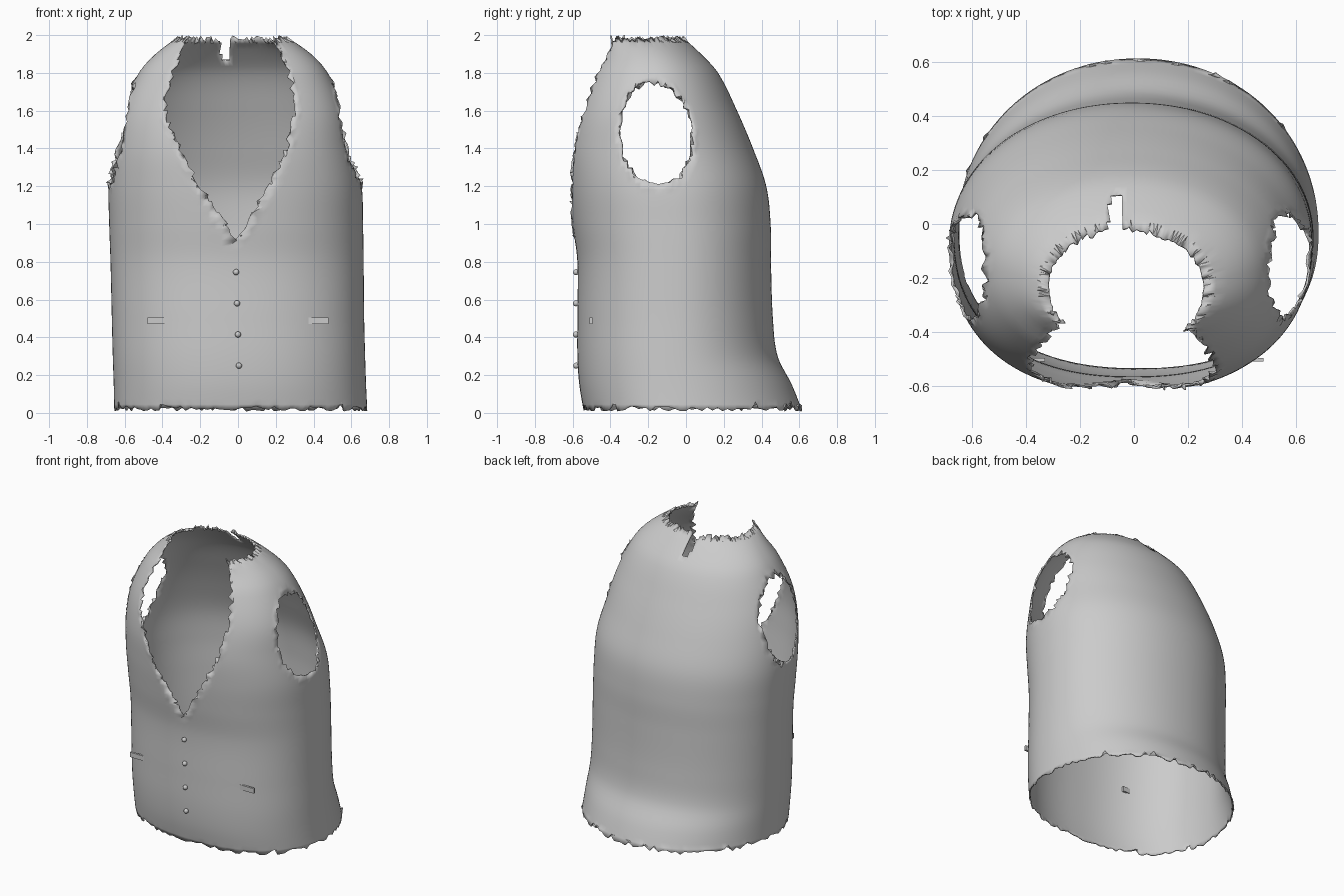
import bpy, bmesh, math, random
from mathutils import Vector

if "Cube" in bpy.data.objects:
    bpy.data.objects.remove(bpy.data.objects["Cube"])

random.seed(4)

# Section table: z, half width, centre x, front y, back y, y of widest point
SECTIONS = [
    (0.00, .670, .015, -.540, .620, -.03), (0.15, .668, .010, -.565, .560, -.04),
    (0.30, .668, .005, -.575, .485, -.05), (0.50, .668, .000, -.575, .460, -.05),
    (0.80, .670, -.005, -.575, .450, -.05), (1.00, .672, -.010, -.600, .448, -.06),
    (1.20, .670, -.015, -.620, .425, -.08), (1.40, .640, -.025, -.625, .355, -.12),
    (1.60, .595, -.025, -.590, .270, -.16), (1.80, .500, -.025, -.515, .170, -.17),
    (1.90, .412, -.025, -.456, .080, -.19), (2.00, .275, -.030, -.440, -.030, -.24),
]
# Neck opening: z, left x, right x
NECK = [(0.90, -.015, -.005), (1.05, -.10, .07), (1.20, -.20, .17), (1.40, -.31, .25),
        (1.55, -.375, .295), (1.70, -.37, .295), (1.85, -.33, .25), (2.00, -.26, .19)]
ARM_Y, ARM_Z, ARM_RY, ARM_RZ = -.16, 1.475, .195, .275


def sample(table, z):
    """Smooth interpolation of a table by its first column."""
    z = min(max(z, table[0][0]), table[-1][0])
    i = max(k for k in range(len(table) - 1) if table[k][0] <= z)
    a, b = table[i], table[i + 1]
    p, q = table[max(i - 1, 0)], table[min(i + 2, len(table) - 1)]
    h = b[0] - a[0]
    t = (z - a[0]) / h
    out = []
    for k in range(1, len(a)):
        m0 = (b[k] - p[k]) / (b[0] - p[0]) * h
        m1 = (q[k] - a[k]) / (q[0] - a[0]) * h
        out.append(a[k] * (2*t**3 - 3*t**2 + 1) + m0 * (t**3 - 2*t**2 + t)
                   + b[k] * (3*t**2 - 2*t**3) + m1 * (t**3 - t**2))
    return out


def exponent(front):
    return 2.3 if front else 2.05


def surface(angle, z):
    w, cx, yf, yb, c = sample(SECTIONS, z)
    s, k = math.sin(angle), math.cos(angle)
    e = 2 / exponent(s < 0)
    depth = (yb - c) if s > 0 else (c - yf)
    return Vector((cx + w * math.copysign(abs(k)**e, k),
                   c + depth * math.copysign(abs(s)**e, s), z))


def front_y(x, z):
    w, cx, yf, yb, c = sample(SECTIONS, z)
    n = exponent(True)
    return c - (c - yf) * max(0, 1 - abs((x - cx) / w)**n)**(1 / n)


def side_x(y, z, sign):
    w, cx, yf, yb, c = sample(SECTIONS, z)
    n = exponent(y < c)
    d = (yb - c) if y > c else (c - yf)
    return cx + sign * w * max(0, 1 - abs((y - c) / d)**n)**(1 / n)


def arm_radius(y, z):
    return math.hypot((y - ARM_Y - .06 * (ARM_Z - z)) / ARM_RY, (z - ARM_Z) / ARM_RZ)


def in_neck(p):
    if p.z < .9 or p.y > sample(SECTIONS, p.z)[4] - .03:
        return False
    left, right = sample(NECK, p.z)
    return left < p.x < right


def in_arm(p):
    return abs(p.x) > .42 and arm_radius(p.y, p.z) < 1


def in_notch(p):
    return abs(p.x + .07) < .022 and p.z > 1.86 and p.y > -.2


def fabric(name, colour):
    m = bpy.data.materials.new(name)
    m.diffuse_color = (*colour, 1)
    m.use_nodes = True
    m.node_tree.nodes["Principled BSDF"].inputs["Base Color"].default_value = m.diffuse_color
    return m


grey = fabric("plain grey", (.6, .6, .6))


def add_object(name, bm, smooth=40):
    me = bpy.data.meshes.new(name)
    bm.to_mesh(me)
    bm.free()
    ob = bpy.data.objects.new(name, me)
    bpy.context.collection.objects.link(ob)
    me.materials.append(grey)
    bpy.ops.object.select_all(action='DESELECT')
    ob.select_set(True)
    bpy.context.view_layer.objects.active = ob
    bpy.ops.object.shade_smooth_by_angle(angle=math.radians(smooth))
    return ob


# Vest body: lofted rings
bm = bmesh.new()
N, ROWS = 144, 66
rings = [[bm.verts.new(surface(2 * math.pi * i / N, .015 + 1.975 * r / ROWS))
          for i in range(N)] for r in range(ROWS + 1)]
for r in range(ROWS):
    for i in range(N):
        j = (i + 1) % N
        bm.faces.new((rings[r][i], rings[r][j], rings[r + 1][j], rings[r + 1][i]))

# Neck, armhole and back notch openings
holes = [f for f in bm.faces
         if any(test(f.calc_center_median()) for test in (in_neck, in_arm, in_notch))]
bmesh.ops.delete(bm, geom=holes, context='FACES')
bmesh.ops.triangulate(bm, faces=bm.faces[:])

# Torn edges: put rim points on the opening outline, then roughen them
for v in [v for v in bm.verts if v.is_boundary]:
    p = v.co
    tear = random.uniform(-1, 1)
    if p.z < .03:
        p.z = random.uniform(.008, .035) + (.03 if random.random() < .06 else 0)
    elif p.z > 1.98:
        p.z = random.uniform(1.965, 2.0)
        p.y += .012 * tear
    elif abs(p.x) > .42 and arm_radius(p.y, p.z) < 1.3:
        sign = math.copysign(1, p.x)
        k = (1 + .06 * tear) / arm_radius(p.y, p.z)
        p.y = ARM_Y + (p.y - ARM_Y) * k
        p.z = ARM_Z + (p.z - ARM_Z) * k
        p.x = side_x(p.y, p.z, sign) + random.uniform(-.012, .012)
    elif p.y < -.25:
        left, right = sample(NECK, p.z)
        edge = left if abs(p.x - left) < abs(p.x - right) else right
        p.x = edge + .016 * tear
        p.y = front_y(p.x, p.z) + random.uniform(-.008, .012)
vest = add_object("vest_body", bm)
thick = vest.modifiers.new("cloth thickness", 'SOLIDIFY')
thick.thickness = .008
thick.offset = -1

# Buttons down the front
for n in range(4):
    z = .25 + .165 * n
    bm = bmesh.new()
    bmesh.ops.create_uvsphere(bm, u_segments=16, v_segments=10, radius=.016)
    x = -.005 * (n - 1)
    ob = add_object(f"button_{n + 1}", bm, 60)
    ob.location = (x, front_y(x, z) - .008, z)

# Pocket welts on both sides
for side, name in ((-1, "left"), (1, "right")):
    bm = bmesh.new()
    bmesh.ops.create_cube(bm, size=1)
    bmesh.ops.scale(bm, vec=(.15, .014, .034), verts=bm.verts)
    ob = add_object(f"pocket_welt_{name}", bm, 30)
    ob.location = (side * .405, -.503, .488)
